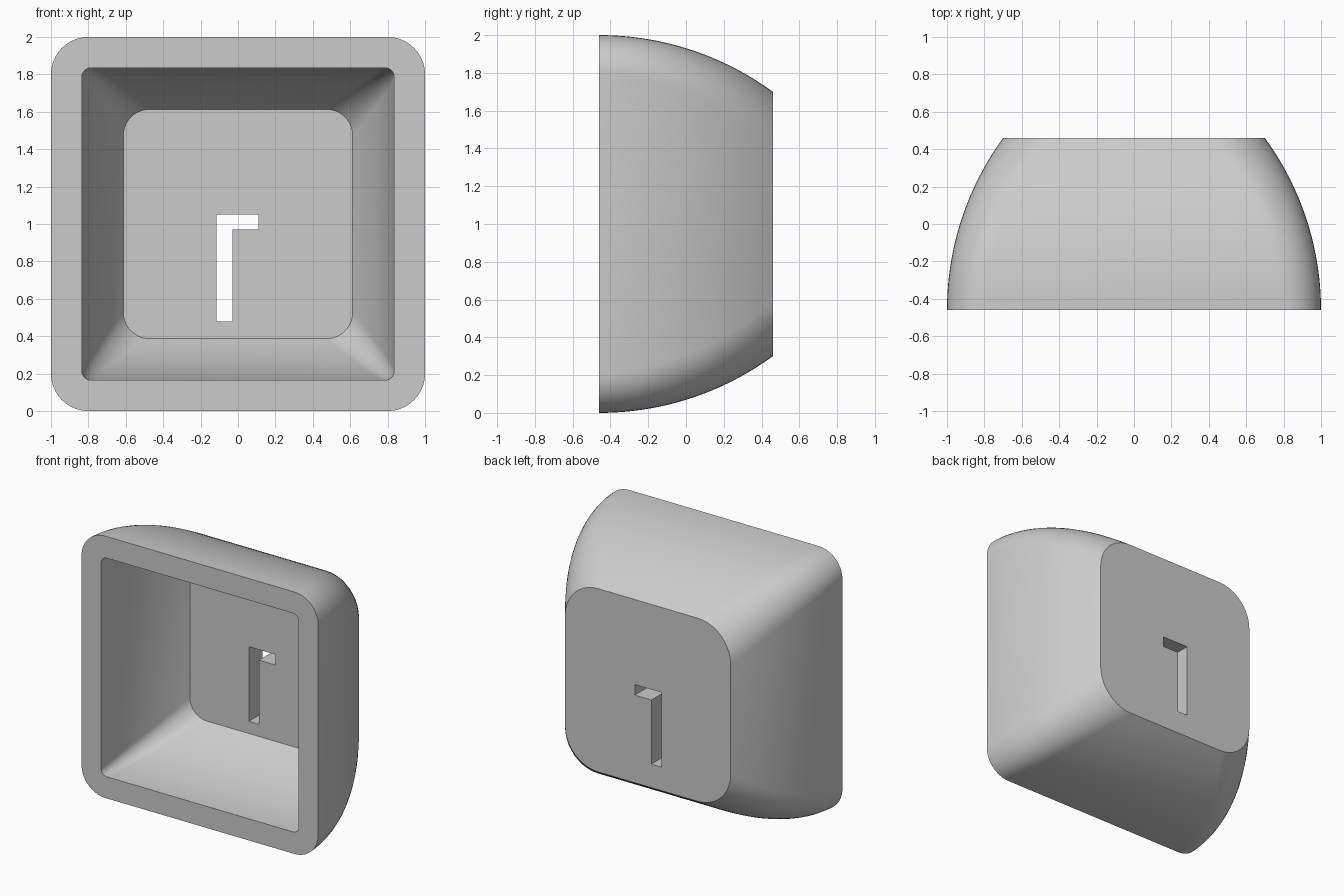
import bpy, bmesh, math

old = bpy.data.objects.get("Cube")
if old:
    bpy.data.objects.remove(old, do_unlink=True)

FRONT, BACK, FLOOR = -0.46, 0.46, 0.295
STEPS, CORNER_STEPS = 20, 10

grey = bpy.data.materials.new("light_grey")
grey.use_nodes = True
colour = (0.6, 0.6, 0.6, 1)
grey.diffuse_color = colour
grey.node_tree.nodes["Principled BSDF"].inputs["Base Color"].default_value = colour


def rounded_ring(bm, y, half, radius):
    """Rounded square standing in the XZ plane, centred at z = 1."""
    ring = []
    for quarter, (sx, sz) in enumerate([(1, 1), (-1, 1), (-1, -1), (1, -1)]):
        for i in range(CORNER_STEPS + 1):
            a = (quarter + i / CORNER_STEPS) * math.pi / 2
            x = sx * (half - radius) + radius * math.cos(a)
            z = sz * (half - radius) + radius * math.sin(a)
            ring.append(bm.verts.new((x, y, 1 + z)))
    return ring


def wall_rings(bm, end, half, arc, r_front, r_back):
    """Rings whose half width follows a circular arc from the front to end."""
    rings = []
    for i in range(STEPS + 1):
        f = i / STEPS
        depth = f * (end - FRONT)
        inset = arc - math.sqrt(arc * arc - depth * depth)
        rings.append(rounded_ring(bm, FRONT + depth, half - inset,
                                  r_front + f * (r_back - r_front)))
    return rings


def skin(bm, rings):
    for a, b in zip(rings, rings[1:]):
        for i in range(len(a)):
            j = (i + 1) % len(a)
            bm.faces.new((a[i], a[j], b[j], b[i]))


def finish(bm, name):
    bmesh.ops.recalc_face_normals(bm, faces=bm.faces)
    mesh = bpy.data.meshes.new(name)
    bm.to_mesh(mesh)
    bm.free()
    mesh.materials.append(grey)
    obj = bpy.data.objects.new(name, mesh)
    bpy.context.collection.objects.link(obj)
    return obj


# Hollow cap: outer wall, front rim, inner wall, back plate
bm = bmesh.new()
outer = wall_rings(bm, BACK, 1.0, 1.56, 0.2, 0.28)
inner = wall_rings(bm, FLOOR, 0.835, 1.395, 0.05, 0.14)
skin(bm, outer[::-1] + inner)
bm.faces.new(outer[-1])
bm.faces.new(inner[-1])
cap = finish(bm, "hollow_cap")

# Bent slot cut right through the back plate
bm = bmesh.new()
outline = [(-0.115, 0.48), (-0.03, 0.48), (-0.03, 0.97),
           (0.11, 0.97), (0.11, 1.05), (-0.115, 1.05)]
face = bm.faces.new([bm.verts.new((x, 0.1, z)) for x, z in outline])
grown = bmesh.ops.extrude_face_region(bm, geom=[face])["geom"]
bmesh.ops.translate(bm, vec=(0, 0.6, 0),
                    verts=[g for g in grown if isinstance(g, bmesh.types.BMVert)])
cutter = finish(bm, "slot_cutter")
cutter.hide_render = True

cut = cap.modifiers.new("slot", 'BOOLEAN')
cut.operation = 'DIFFERENCE'
cut.solver = 'EXACT'
cut.object = cutter
bpy.ops.object.select_all(action='DESELECT')
bpy.context.view_layer.objects.active = cap
cap.select_set(True)
bpy.ops.object.modifier_apply(modifier=cut.name)
bpy.data.objects.remove(cutter, do_unlink=True)

# Smooth curved walls, crisp rims
bpy.ops.object.shade_smooth_by_angle(angle=math.radians(30))
